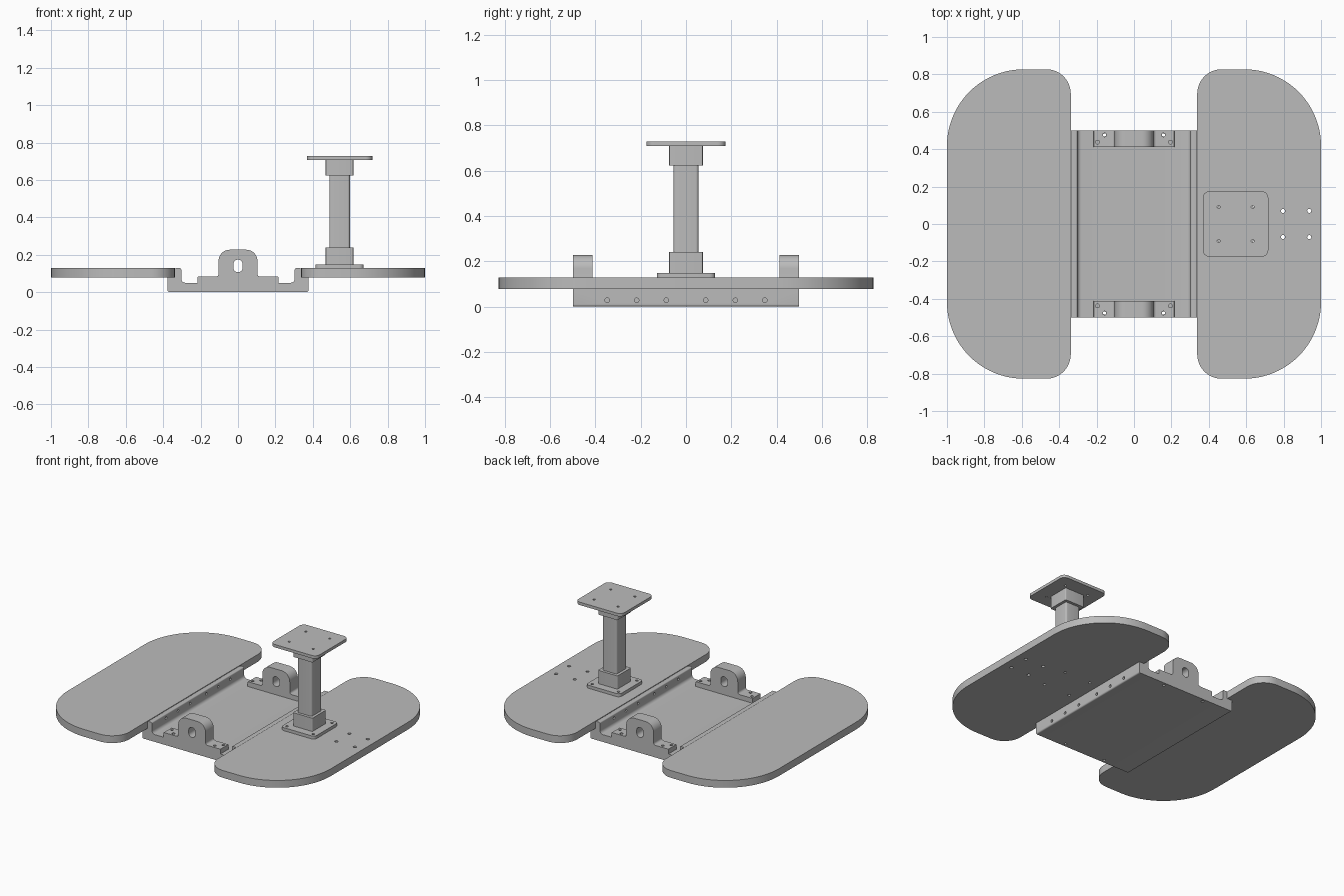
import bpy, bmesh, math
from mathutils import Vector

cube = bpy.data.objects.get("Cube")
if cube:
    bpy.data.objects.remove(cube, do_unlink=True)

grey = bpy.data.materials.new("plain_grey")
grey.use_nodes = True
colour = (0.5, 0.5, 0.5, 1)
grey.diffuse_color = colour
grey.node_tree.nodes["Principled BSDF"].inputs["Base Color"].default_value = colour


def fillet(corners):
    """Turn (a, b, radius) corners into a 2D outline with arcs."""
    out = []
    for i, (a, b, r) in enumerate(corners):
        p = Vector((a, b))
        if r == 0:
            out.append(p)
            continue
        u = (Vector(corners[i - 1][:2]) - p).normalized()
        v = (Vector(corners[(i + 1) % len(corners)][:2]) - p).normalized()
        half = u.angle(v) / 2
        centre = p + (u + v).normalized() * r / math.sin(half)
        start = p + u * r / math.tan(half) - centre
        end = p + v * r / math.tan(half) - centre
        a0 = math.atan2(start.y, start.x)
        sweep = math.atan2(end.y, end.x) - a0
        sweep = (sweep + math.pi) % math.tau - math.pi
        steps = 24 if r > 0.2 else 10 if r > 0.03 else 5
        for k in range(steps + 1):
            t = a0 + sweep * k / steps
            out.append(centre + r * Vector((math.cos(t), math.sin(t))))
    return out


def add_prism(bm, outline, c0, c1, axis="z"):
    place = {"x": lambda p, c: (c, p.x, p.y),
             "y": lambda p, c: (p.x, c, p.y),
             "z": lambda p, c: (p.x, p.y, c)}[axis]
    low = [bm.verts.new(place(p, c0)) for p in outline]
    high = [bm.verts.new(place(p, c1)) for p in outline]
    faces = [bm.faces.new(low), bm.faces.new(high)]
    for i in range(len(low)):
        faces.append(bm.faces.new((low[i - 1], low[i], high[i], high[i - 1])))
    bmesh.ops.recalc_face_normals(bm, faces=faces)


def make_object(name, prisms):
    bm = bmesh.new()
    for prism in prisms:
        add_prism(bm, *prism)
    mesh = bpy.data.meshes.new(name)
    bm.to_mesh(mesh)
    bm.free()
    mesh.materials.append(grey)
    ob = bpy.data.objects.new(name, mesh)
    bpy.context.collection.objects.link(ob)
    return ob


def part(name, outline, c0, c1, axis="z", cuts=()):
    """Extrude an outline and drill the given cutter prisms out of it."""
    ob = make_object(name, [(outline, c0, c1, axis)])
    if cuts:
        cutter = make_object("drill_helper", cuts)
        cutter.hide_render = True
        mod = ob.modifiers.new("holes", "BOOLEAN")
        mod.operation, mod.solver, mod.object = "DIFFERENCE", "EXACT", cutter
        graph = bpy.context.evaluated_depsgraph_get()
        drilled = bpy.data.meshes.new_from_object(ob.evaluated_get(graph))
        ob.modifiers.clear()
        ob.data = drilled
        bpy.data.objects.remove(cutter, do_unlink=True)
    bpy.ops.object.select_all(action="DESELECT")
    ob.select_set(True)
    bpy.context.view_layer.objects.active = ob
    bpy.ops.object.shade_smooth_by_angle(angle=math.radians(30))
    return ob


def box(cx, cy, hx, hy, r):
    return fillet([(cx + sx * hx, cy + sy * hy, r)
                   for sx, sy in ((-1, -1), (1, -1), (1, 1), (-1, 1))])


def circle(a, b, r):
    return [Vector((a + r * math.cos(k * math.tau / 16), b + r * math.sin(k * math.tau / 16)))
            for k in range(16)]


def square_holes(cx, offset, r, c0, c1):
    return [(circle(cx + sx * offset, sy * offset, r), c0, c1)
            for sx in (-1, 1) for sy in (-1, 1)]


def mirrored(half):
    """Close a right-hand profile with its mirror image."""
    return fillet(half + [(-a, b, r) for a, b, r in reversed(half)])


POST_X = 0.543
WING_LOW, WING_TOP = 0.078, 0.128

# Wing boards: large outer curves, small inner curves
for side, label in ((1, "left"), (-1, "right")):
    outline = fillet([(side * 0.338, -0.827, 0.13), (side, -0.827, 0.41),
                      (side, 0.827, 0.41), (side * 0.338, 0.827, 0.13)])
    holes = []
    if side == 1:
        holes = (square_holes(0.867, 0.07, 0.011, 0, 0.2)
                 + square_holes(POST_X, 0.1, 0.009, 0, 0.2))
    part(label + "_wing_board", outline, WING_LOW, WING_TOP, cuts=holes)

# Central channel tray with stepped side walls and screw holes
tray = mirrored([(0.376, 0, 0.009), (0.376, WING_LOW, 0), (0.338, WING_LOW, 0),
                 (0.338, WING_TOP, 0.008), (0.303, WING_TOP, 0.008), (0.303, 0.05, 0.022)])
tray_cuts = []
for y in (0.087, 0.218, 0.348):
    for s in (-1, 1):
        for side in (-1, 1):
            tray_cuts.append((circle(s * y, 0.028, 0.01), side * 0.33, side * 0.4, "x"))
            tray_cuts.append((circle(s * y, 0.1, 0.009), side * 0.28, side * 0.36, "x"))
for sx in (-1, 1):
    for sy in (-1, 1):
        tray_cuts.append((circle(sx * 0.157, sy * 0.476, 0.009), -0.1, 0.06))
part("channel_tray", tray, -0.5, 0.5, "y", tray_cuts)

# Lug brackets at both ends of the tray
lug = mirrored([(0.216, 0.05, 0), (0.216, 0.083, 0.004),
                (0.104, 0.083, 0.015), (0.104, 0.227, 0.06)])
slot = fillet([(a, b, 0.024) for a, b in
               ((-0.025, 0.107), (0.025, 0.107), (0.025, 0.174), (-0.025, 0.174))])
for end, label in ((-1, "front"), (1, "back")):
    cuts = [(slot, -1, 1, "y")]
    for sx in (-1, 1):
        for x, y in ((0.157, 0.476), (0.195, 0.438)):
            cuts.append((circle(sx * x, end * y, 0.01), 0, 0.3))
    part(label + "_lug_bracket", lug, end * 0.413, end * 0.5, "y", cuts)

# Pedestal: flange, collars, column and mounting plate
part("post_flange", box(POST_X, 0, 0.129, 0.129, 0.025), WING_TOP, 0.149,
     cuts=square_holes(POST_X, 0.1, 0.009, 0, 0.3))
part("lower_collar", box(POST_X, 0, 0.074, 0.074, 0.006), 0.149, 0.24)
part("post_column", box(POST_X, 0, 0.055, 0.055, 0.012), 0.24, 0.623)
part("upper_collar", box(POST_X, 0, 0.074, 0.074, 0.006), 0.623, 0.708)
part("mounting_plate", box(POST_X, 0, 0.175, 0.175, 0.035), 0.708, 0.728,
     cuts=square_holes(POST_X, 0.091, 0.008, 0.6, 0.8))
